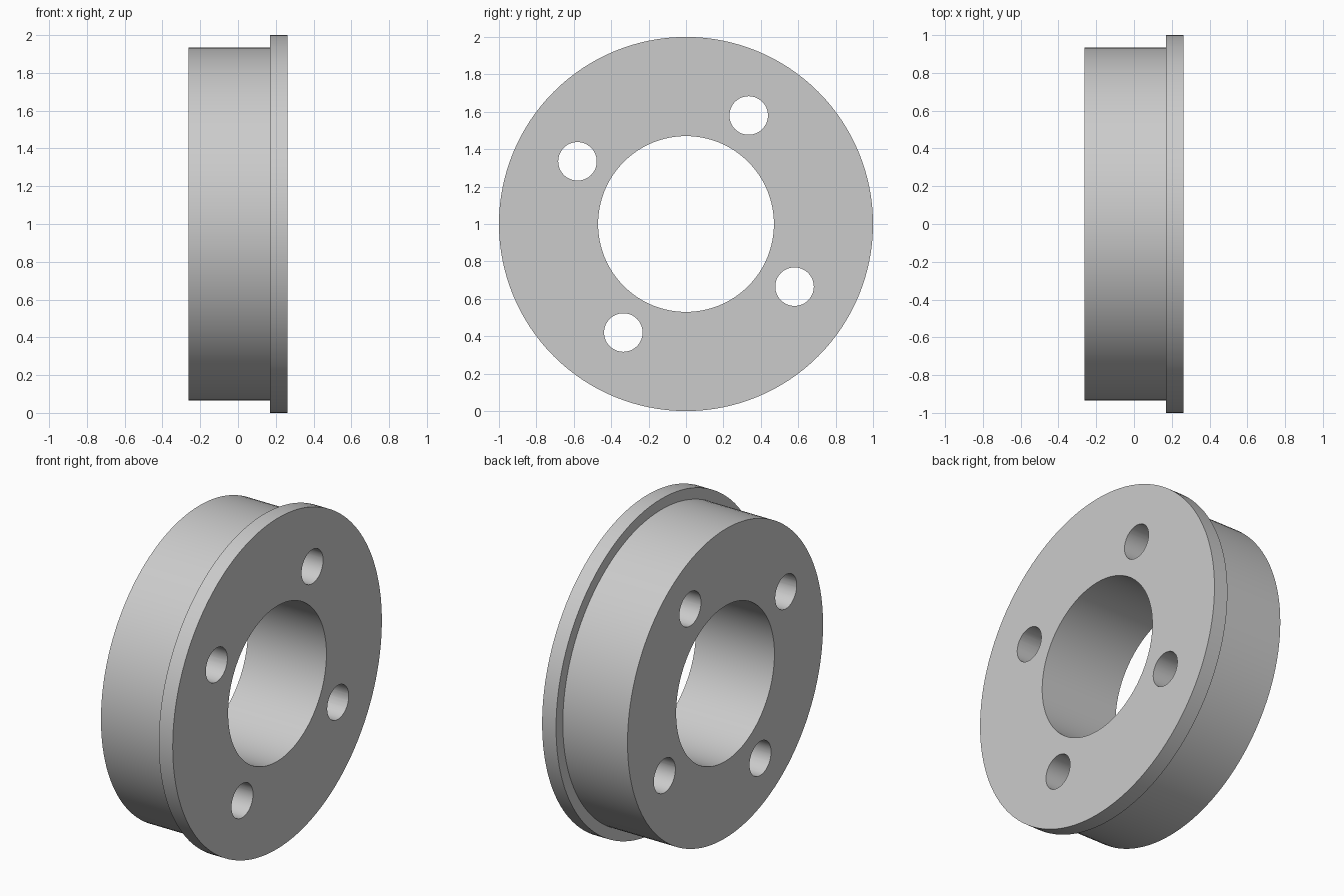
import bpy, bmesh, math
from mathutils import Matrix, Vector

cube = bpy.data.objects.get("Cube")
if cube:
    bpy.data.objects.remove(cube, do_unlink=True)

HALF, STEP = 0.263, 0.17            # half thickness, inner face of the flange
BORE, BODY, FLANGE = 0.47, 0.935, 1.0
HOLE, PITCH = 0.103, 0.67           # bolt hole radius and pitch radius
AXIS = Vector((1, 0, 0))

grey = bpy.data.materials.new("light_grey")
grey.use_nodes = True
colour = (0.6, 0.6, 0.6, 1)
grey.diffuse_color = colour
grey.node_tree.nodes["Principled BSDF"].inputs["Base Color"].default_value = colour


def make_object(name, bm):
    bmesh.ops.recalc_face_normals(bm, faces=bm.faces)
    mesh = bpy.data.meshes.new(name)
    bm.to_mesh(mesh)
    bm.free()
    mesh.materials.append(grey)
    obj = bpy.data.objects.new(name, mesh)
    bpy.context.collection.objects.link(obj)
    return obj


# Flanged ring: one stepped profile turned about the x axis
bm = bmesh.new()
profile = [(-HALF, BORE), (-HALF, BODY), (STEP, BODY),
           (STEP, FLANGE), (HALF, FLANGE), (HALF, BORE)]
verts = [bm.verts.new((x, 0, r)) for x, r in profile]
edges = [bm.edges.new((v, verts[i - 1])) for i, v in enumerate(verts)]
bmesh.ops.spin(bm, geom=verts + edges, cent=(0, 0, 0), axis=AXIS,
               angle=math.tau, steps=128, use_merge=True)
bmesh.ops.remove_doubles(bm, verts=bm.verts, dist=1e-5)
ring = make_object("flanged_ring", bm)

# Four bolt holes, evenly spaced
bm = bmesh.new()
for i in range(4):
    place = (Matrix.Rotation(math.radians(60 + 90 * i), 4, 'X')
             @ Matrix.Translation((0, 0, PITCH))
             @ Matrix.Rotation(math.pi / 2, 4, 'Y'))
    bmesh.ops.create_cone(bm, cap_ends=True, segments=48, radius1=HOLE,
                          radius2=HOLE, depth=1, matrix=place)
cutter = make_object("bolt_hole_cutter", bm)
cutter.hide_render = True

cut = ring.modifiers.new("bolt_holes", 'BOOLEAN')
cut.operation = 'DIFFERENCE'
cut.solver = 'EXACT'
cut.object = cutter

bpy.ops.object.select_all(action='DESELECT')
ring.select_set(True)
bpy.context.view_layer.objects.active = ring
bpy.ops.object.modifier_apply(modifier=cut.name)
bpy.data.objects.remove(cutter, do_unlink=True)

# Stand the ring on the ground and smooth the round walls
ring.data.transform(Matrix.Translation((0, 0, FLANGE)))
bpy.ops.object.shade_smooth_by_angle(angle=math.radians(30))
